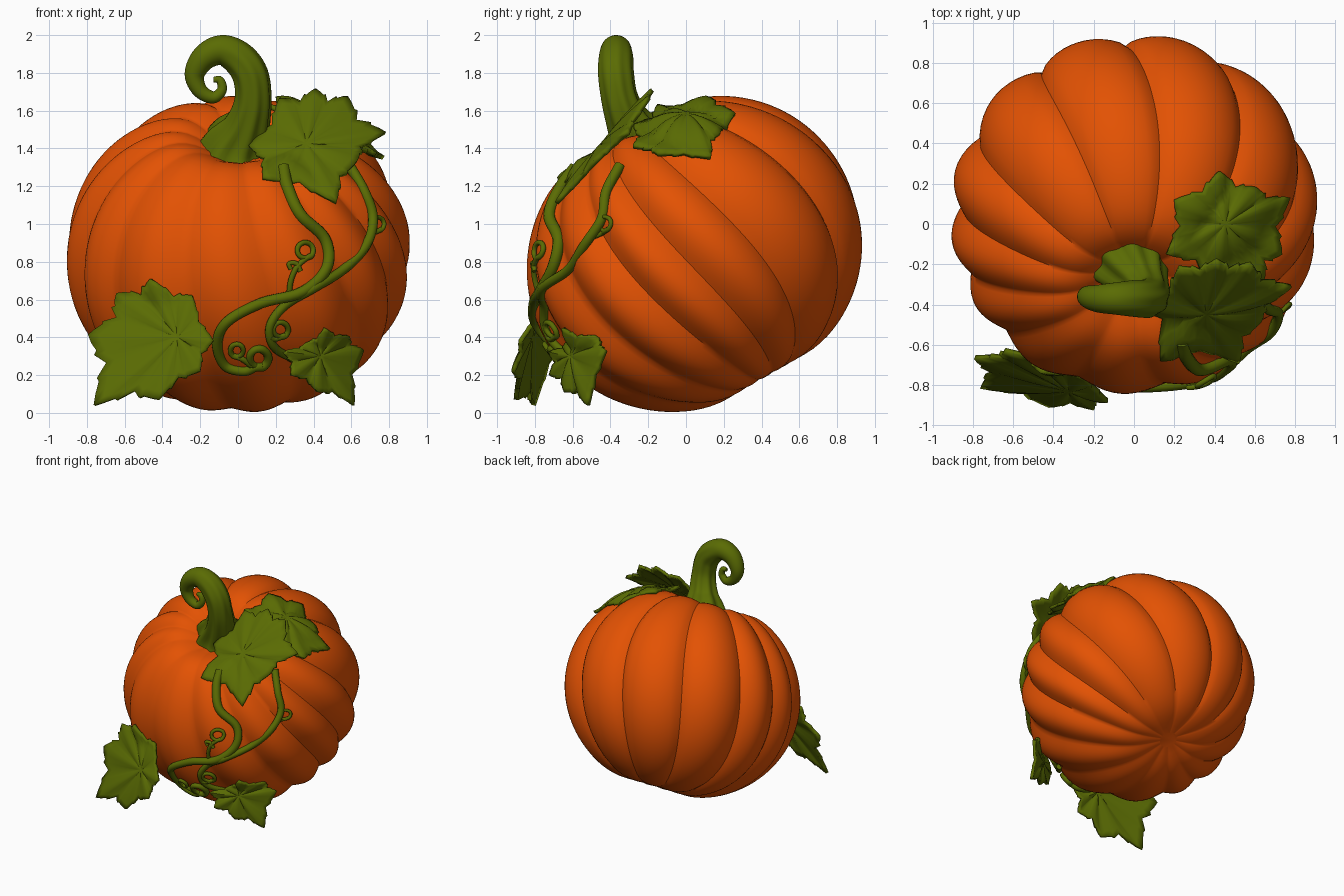
import bpy, bmesh
from math import sin, cos, pi, exp, radians, atan2
from mathutils import Vector, Matrix
from mathutils.bvhtree import BVHTree

cube = bpy.data.objects.get("Cube")
if cube:
    bpy.data.objects.remove(cube)


def material(name, rgb):
    m = bpy.data.materials.new(name)
    m.use_nodes = True
    m.diffuse_color = (*rgb, 1)
    bsdf = next(n for n in m.node_tree.nodes if n.type == 'BSDF_PRINCIPLED')
    bsdf.inputs["Base Color"].default_value = (*rgb, 1)
    bsdf.inputs["Roughness"].default_value = 0.6
    return m


ORANGE = material("pumpkin orange", (0.77, 0.084, 0.001))
GREEN = material("leaf green", (0.102, 0.148, 0.001))


def finish(bm, name, mat, angle=40):
    bmesh.ops.recalc_face_normals(bm, faces=bm.faces)
    mesh = bpy.data.meshes.new(name)
    bm.to_mesh(mesh)
    bm.free()
    obj = bpy.data.objects.new(name, mesh)
    bpy.context.collection.objects.link(obj)
    mesh.materials.append(mat)
    bpy.ops.object.select_all(action='DESELECT')
    obj.select_set(True)
    bpy.context.view_layer.objects.active = obj
    bpy.ops.object.shade_smooth_by_angle(angle=radians(angle))
    return obj


def skin(bm, rings):
    """Join closed rings of vertices with quads."""
    for a, b in zip(rings, rings[1:]):
        for j in range(len(a)):
            k = (j + 1) % len(a)
            bm.faces.new((a[j], a[k], b[k], b[j]))


# Pumpkin body: uneven lobes, dimpled and leaning forward, with softer creases at the front
CREASES = [-160, -137, -105, -72, -45, -23, -4, 18, 53, 87, 121, 154, 178, 200]
PER_LOBE, ROWS = 12, 56
tilt = Matrix.Translation((0, 0.05, 0.84)) @ Matrix.Rotation(radians(30), 4, 'X')
bm = bmesh.new()
rings = []
for i in range(1, ROWS):
    phi = -pi / 2 + pi * i / ROWS
    r = 0.915 * cos(phi) ** 0.89
    dimple = 0.2 if phi > 0 else -0.06
    z = 0.79 * sin(phi) - dimple * exp(-(r / 0.24) ** 2)
    fade = 1 if phi > 0 else min(1, r / 0.5)
    ring = []
    for start, end in zip(CREASES, CREASES[1:]):
        for j in range(PER_LOBE):
            a = radians(start + (end - start) * j / PER_LOBE)
            front = (1 - sin(a)) / 2
            lobe = sin(pi * j / PER_LOBE) ** (0.65 + 0.65 * front)
            s = 1 - (0.085 - 0.03 * front) * fade * (1 - lobe)
            a -= 0.22 * sin(phi)
            ring.append(bm.verts.new(tilt @ Vector((r * s * cos(a), r * s * sin(a), z * (0.3 * s + 0.7)))))
    rings.append(ring)
skin(bm, rings)
bm.faces.new(rings[0])
bm.faces.new(rings[-1])
surface = BVHTree.FromBMesh(bm)
finish(bm, "pumpkin_body", ORANGE, 50)


def hit(origin, direction):
    return surface.ray_cast(Vector(origin), Vector(direction))[0]


def on_front(x, z, lift=0.015):
    p = hit((x, -3, z), (0, 1, 0))
    return Vector((x, (p.y if p else -0.3) - lift, z))


def smooth_path(points, steps):
    """Catmull-Rom samples through points of any dimension."""
    pts = [Vector(p) for p in points]
    pts = [2 * pts[0] - pts[1]] + pts + [2 * pts[-1] - pts[-2]]
    out = []
    for a, b, c, d in zip(pts, pts[1:], pts[2:], pts[3:]):
        for k in range(steps):
            t = k / steps
            out.append(0.5 * (2 * b + (c - a) * t + (2 * a - 5 * b + 4 * c - d) * t ** 2
                              + (3 * b - a - 3 * c + d) * t ** 3))
    return out + [pts[-2]]


def tube(name, points, steps=6, sides=10, flutes=0):
    """Sweep a round section; points are (x, y, z, radius)."""
    path = smooth_path(points, steps)
    bm = bmesh.new()
    rings, side = [], Vector((0.2, -1, 0.1))
    for i, p in enumerate(path):
        tangent = (path[min(i + 1, len(path) - 1)] - path[max(i - 1, 0)]).to_3d().normalized()
        side = (side - tangent * side.dot(tangent)).normalized()
        other = tangent.cross(side)
        depth = 0.11 * max(0, 1 - 2.2 * i / len(path)) if flutes else 0
        ring = []
        for j in range(sides):
            a = 2 * pi * j / sides
            r = p[3] * (1 + depth * cos(flutes * a))
            ring.append(bm.verts.new(p.to_3d() + r * (cos(a) * side + sin(a) * other)))
        rings.append(ring)
    skin(bm, rings)
    bm.faces.new(rings[0])
    bm.faces.new(rings[-1])
    return finish(bm, name, GREEN, 50)


# Stem with a flared, fluted foot and a curled end
tube("stem", [
    (-0.02, -0.17, 1.31, 0.245), (0.0, -0.225, 1.42, 0.18), (0.05, -0.30, 1.53, 0.118),
    (0.08, -0.35, 1.66, 0.095), (0.065, -0.37, 1.79, 0.093), (0.0, -0.37, 1.88, 0.09),
    (-0.09, -0.37, 1.92, 0.08), (-0.18, -0.37, 1.88, 0.068), (-0.23, -0.36, 1.79, 0.053),
    (-0.2, -0.36, 1.705, 0.04), (-0.13, -0.36, 1.67, 0.032), (-0.085, -0.36, 1.71, 0.026),
    (-0.095, -0.36, 1.76, 0.022), (-0.13, -0.36, 1.765, 0.014)], 6, 48, 8)


def vine(name, points, thick, thin, lift=0.015):
    n = len(points) - 1
    tube(name, [(*on_front(x, z, lift), thick + (thin - thick) * i / n)
                for i, (x, z) in enumerate(points)])


def curl(lead, cx, cz, r, turns=1.15, spin=1):
    """Lead points followed by a small spiral."""
    start = atan2(lead[-1][1] - cz, lead[-1][0] - cx) + 0.5 * spin
    return lead + [(cx + r * (1 - 0.015 * k) * cos(start + spin * k * pi / 4),
                    cz + r * (1 - 0.015 * k) * sin(start + spin * k * pi / 4))
                   for k in range(int(turns * 8) + 1)]


# Two main vines over the front
vine("long_vine", curl([(0.24, 1.3), (0.26, 1.2), (0.33, 1.05), (0.46, 0.92), (0.47, 0.77),
                        (0.34, 0.64), (0.12, 0.58), (-0.06, 0.48), (-0.11, 0.36),
                        (-0.07, 0.25), (0.03, 0.22)], 0.11, 0.29, 0.052), 0.034, 0.017)
vine("side_vine", [(0.59, 1.31), (0.67, 1.17), (0.715, 1.03), (0.68, 0.89), (0.56, 0.76),
                   (0.4, 0.66), (0.25, 0.57), (0.17, 0.46), (0.19, 0.35), (0.3, 0.28)], 0.028, 0.022)

# Curling tendrils
vine("upper_tendril", curl([(0.27, 0.62), (0.28, 0.7), (0.31, 0.77)], 0.355, 0.86, 0.045), 0.015, 0.013, 0.02)
vine("upper_hook", [(0.33, 0.75), (0.31, 0.79), (0.27, 0.79), (0.28, 0.76)], 0.014, 0.012, 0.02)
vine("middle_tendril", curl([(0.17, 0.4), (0.19, 0.39)], 0.225, 0.44, 0.042), 0.016, 0.013, 0.025)
vine("lower_tendril", curl([(0.07, 0.25), (0.03, 0.28)], -0.005, 0.33, 0.036, spin=-1), 0.016, 0.012, 0.02)
vine("side_tendril", curl([(0.68, 0.92), (0.71, 0.95)], 0.735, 1.0, 0.04), 0.013, 0.01, 0.02)


def leaf(name, hub, tips, place):
    """Lobed leaf: toothed edge around a hub, mapped into space by place(u, v, height)."""
    hub = Vector(hub)
    tips = [Vector(t) for t in tips]
    edge = []
    for a, b in zip(tips, tips[1:] + tips[:1]):
        # (position along the edge, pull toward the hub, vein height)
        for t, pull, rise in [(0, 1, 1), (0.12, 0.97, 0.7), (0.24, 0.92, 0.3), (0.3, 0.95, 0.1),
                              (0.48, 0.82, -0.6), (0.66, 0.94, 0.1), (0.72, 0.92, 0.3),
                              (0.88, 0.97, 0.7)]:
            edge.append((hub + (a.lerp(b, t) - hub) * pull, rise))
    bm = bmesh.new()
    centre = bm.verts.new(place(*hub, 0))
    rings = []
    for k in range(1, 9):
        t = k / 8
        rings.append([bm.verts.new(place(*hub.lerp(p, t), 0.012 * rise * sin(pi * t * 0.8) - 0.02 * t * t))
                      for p, rise in edge])
    skin(bm, rings)
    for j, v in enumerate(rings[0]):
        bm.faces.new((centre, v, rings[0][(j + 1) % len(edge)]))
    obj = finish(bm, name, GREEN, 60)
    solid = obj.modifiers.new("thickness", 'SOLIDIFY')
    solid.thickness = 0.024
    solid.offset = 0


def facing_front(y0, slope_x, slope_z, bend=0):
    """Tilted, bent sheet facing the front that never sinks into the body."""
    def place(x, z, h):
        y = y0 + slope_x * x + slope_z * z + bend * x * x
        p = hit((x, -3, z), (0, 1, 0))
        return Vector((x, (min(y, p.y - 0.025) if p else y) - h, z))
    return place


def facing_up(x, y, h):
    z = 1.71 - 0.45 * x
    p = hit((x, y, 4), (0, 0, -1))
    return Vector((x, y, max(z, p.z + 0.025 if p else z) + h))


# Leaves
leaf("lower_right_leaf", (-0.32, 0.4),
     [(-0.13, 0.38), (-0.24, 0.62), (-0.46, 0.71), (-0.64, 0.63), (-0.79, 0.41),
      (-0.76, 0.04), (-0.42, 0.07), (-0.2, 0.22)], facing_front(-1.07, -0.31, 0.37))
leaf("upper_front_leaf", (0.36, 1.42),
     [(0.78, 1.48), (0.58, 1.67), (0.41, 1.71), (0.22, 1.66), (0.06, 1.41),
      (0.13, 1.24), (0.52, 1.11), (0.63, 1.33)], facing_front(-1.61, -0.29, 0.86, 0.4))
leaf("upper_back_leaf", (0.45, 0),
     [(0.73, -0.15), (0.77, 0.13), (0.6, 0.18), (0.42, 0.26), (0.2, 0.12),
      (0.16, -0.15), (0.4, -0.28), (0.64, -0.28)], facing_up)
leaf("lower_left_leaf", (0.43, 0.3),
     [(0.66, 0.33), (0.58, 0.41), (0.46, 0.45), (0.36, 0.37), (0.24, 0.32),
      (0.28, 0.2), (0.42, 0.11), (0.61, 0.04)], facing_front(-0.965, 0.7, 0.2))
